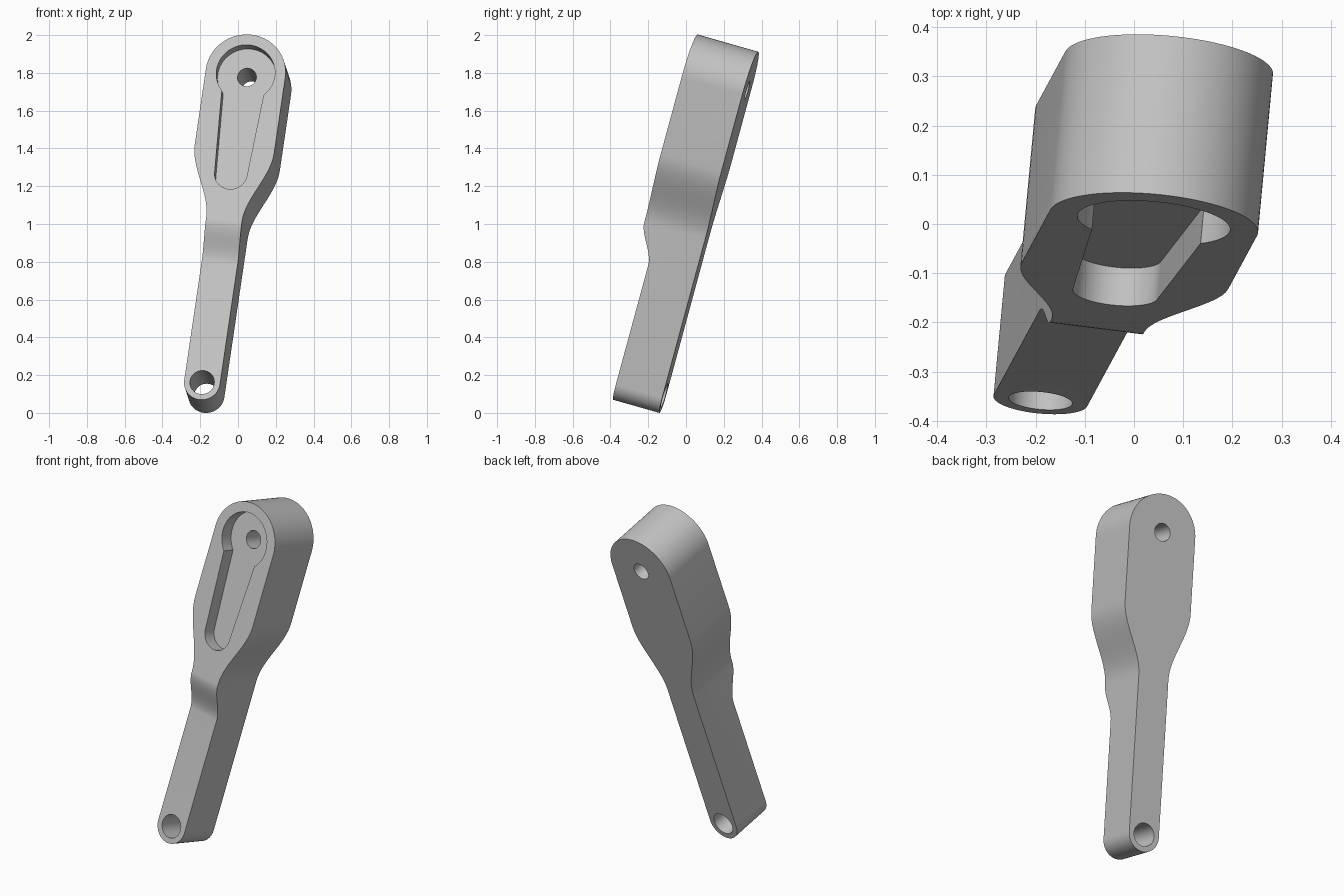
import bpy, bmesh
from math import sin, cos, pi, sqrt, asin, radians
from mathutils import Vector, Matrix

if "Cube" in bpy.data.objects:
    bpy.data.objects.remove(bpy.data.objects["Cube"], do_unlink=True)

# Local frame: X across the arm, Y towards the back, Z along the arm
back = Vector((0.09, 0.957, -0.273)).normalized()
along = Vector((0.1405, 0.26, 0.955))
along = (along - back * along.dot(back)).normalized()
across = back.cross(along)
frame = Matrix((across, back, along)).transposed().to_4x4()
frame.translation = (-0.167, -0.114, 0.092)

LENGTH, R_END, R_HEAD = 1.69, 0.096, 0.213
T_END, T_HEAD, POCKET = 0.256, 0.336, 0.08

steel = bpy.data.materials.new("light_grey")
steel.use_nodes = True
grey = (0.55, 0.55, 0.55, 1)
steel.diffuse_color = grey
steel.node_tree.nodes["Principled BSDF"].inputs["Base Color"].default_value = grey


def arc(z, r, start, end, n=48):
    return [(r * cos(start + (end - start) * i / n),
             z + r * sin(start + (end - start) * i / n)) for i in range(n + 1)]


def s_curve(a, b, n=16):
    """Eased pairs going from point a to point b."""
    out = []
    for i in range(n + 1):
        t = i / n
        e = t * t * (3 - 2 * t)
        out.append((a[0] + (b[0] - a[0]) * e, a[1] + (b[1] - a[1]) * t))
    return out


def prism(name, points, place, lo, hi):
    """Extrude a flat outline between two depths."""
    bm = bmesh.new()
    rings = [[bm.verts.new(place(p, d)) for p in points] for d in (lo, hi)]
    bm.faces.new(rings[0])
    bm.faces.new(rings[1][::-1])
    for i in range(len(points)):
        j = (i + 1) % len(points)
        bm.faces.new((rings[0][i], rings[1][i], rings[1][j], rings[0][j]))
    bmesh.ops.recalc_face_normals(bm, faces=bm.faces)
    mesh = bpy.data.meshes.new(name)
    bm.to_mesh(mesh)
    bm.free()
    mesh.materials.append(steel)
    obj = bpy.data.objects.new(name, mesh)
    obj.matrix_world = frame
    bpy.context.collection.objects.link(obj)
    return obj


def facing(p, d):
    return (p[0], d, p[1])


def sideways(p, d):
    return (d, p[0], p[1])


# Arm outline: narrow round end, eased shoulders, wide round head
right = s_curve((R_END, 0.88), (R_HEAD, 1.27))
left = [(-x, z) for x, z in reversed(right)]
outline = arc(0, R_END, -pi, 0) + right + arc(LENGTH, R_HEAD, 0, pi) + left
arm = prism("lever_arm", outline, facing, -T_HEAD, 0)

# Side profile: thinner handle stepping up to the thick head
profile = [(0.1, -1), (-T_END, -1)] + s_curve((-T_END, 0.66), (-T_HEAD - 0.001, 0.88))
profile += [(-T_HEAD - 0.001, 3), (0.1, 3)]
side = prism("side_profile_cutter", profile, sideways, -0.5, 0.5)

# Keyhole pocket: large circle with a tapering slot
R_KEY, W_TOP, R_SLOT = 0.156, 0.112, 0.087
gap = asin(W_TOP / R_KEY)
keyhole = arc(LENGTH, R_KEY, -pi / 2 + gap, 1.5 * pi - gap) + arc(1.135, R_SLOT, -pi, 0, 32)
pocket = prism("keyhole_cutter", keyhole, facing, -T_HEAD - 0.2, -T_HEAD + POCKET)

# Through holes at both ends
holes = [prism("hole_cutter", arc(z, r, 0, 2 * pi)[:-1], facing, -0.6, 0.2)
         for z, r in ((0, 0.065), (LENGTH, 0.05))]

bpy.context.view_layer.update()
for ob in bpy.context.selected_objects:
    ob.select_set(False)
bpy.context.view_layer.objects.active = arm
arm.select_set(True)
for cutter, op in [(side, 'INTERSECT'), (pocket, 'DIFFERENCE')] + [(h, 'DIFFERENCE') for h in holes]:
    mod = arm.modifiers.new("cut", 'BOOLEAN')
    mod.operation, mod.object, mod.solver = op, cutter, 'EXACT'
    bpy.ops.object.modifier_apply(modifier=mod.name)
    bpy.data.objects.remove(cutter, do_unlink=True)
bpy.ops.object.shade_smooth_by_angle(angle=radians(30))
